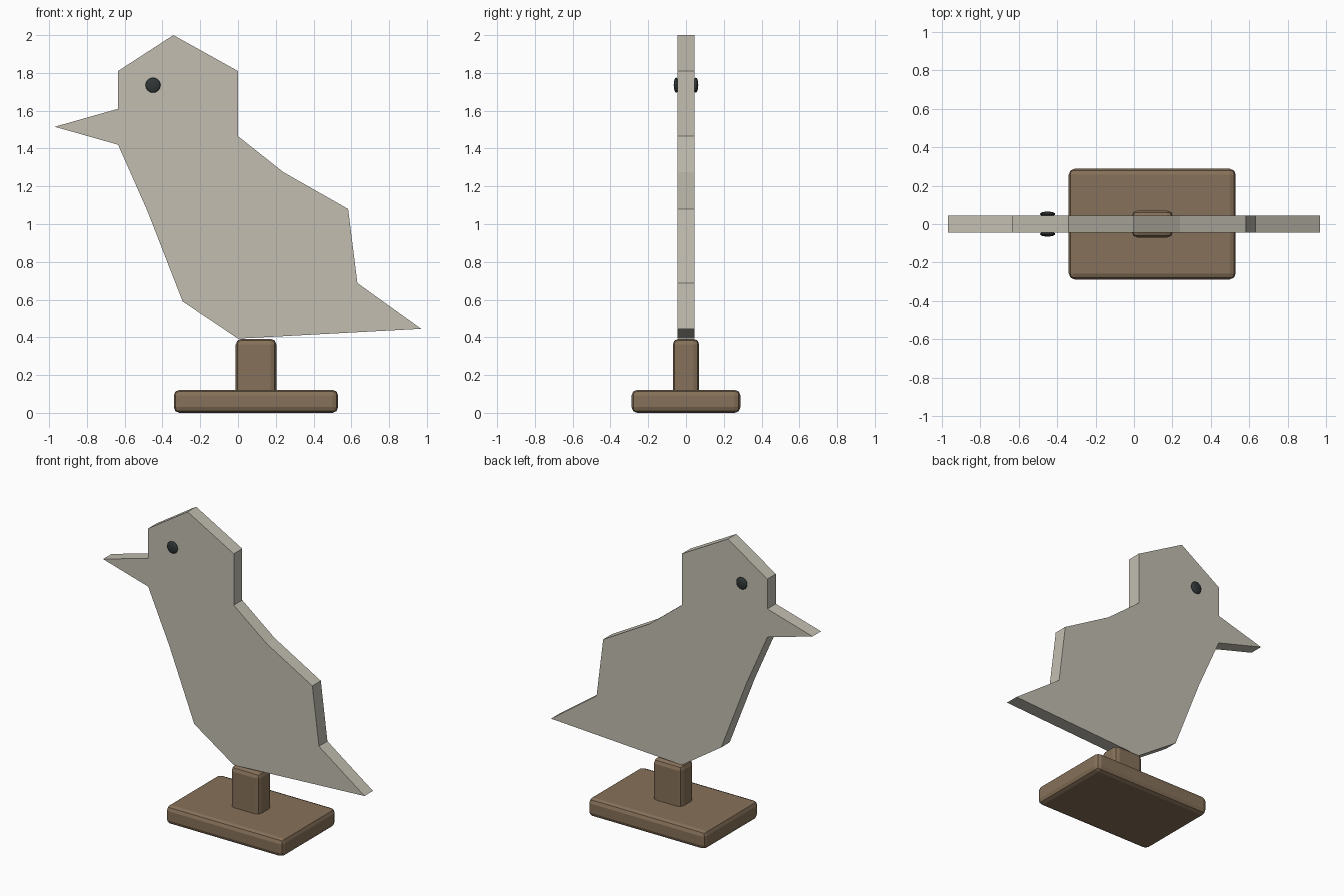
import bpy, bmesh

if "Cube" in bpy.data.objects:
    bpy.data.objects.remove(bpy.data.objects["Cube"])


def material(name, rgb):
    m = bpy.data.materials.new(name)
    m.diffuse_color = (*rgb, 1)
    m.use_nodes = True
    m.node_tree.nodes["Principled BSDF"].inputs["Base Color"].default_value = m.diffuse_color
    return m


plumage = material("plumage", (0.54, 0.515, 0.44))
wood = material("wood", (0.24, 0.165, 0.10))
dark = material("dark", (0.03, 0.037, 0.037))


def add_object(name, bm, mat):
    bmesh.ops.recalc_face_normals(bm, faces=bm.faces)
    mesh = bpy.data.meshes.new(name)
    bm.to_mesh(mesh)
    bm.free()
    mesh.materials.append(mat)
    obj = bpy.data.objects.new(name, mesh)
    bpy.context.collection.objects.link(obj)
    return obj


def plate(name, outline, thickness, mat):
    bm = bmesh.new()
    face = bm.faces.new([bm.verts.new((x, -thickness / 2, z)) for x, z in outline])
    new = bmesh.ops.extrude_face_region(bm, geom=[face])["geom"]
    verts = [v for v in new if isinstance(v, bmesh.types.BMVert)]
    bmesh.ops.translate(bm, verts=verts, vec=(0, thickness, 0))
    return add_object(name, bm, mat)


def block(name, x0, x1, half_y, z0, z1, bevel, mat):
    bm = bmesh.new()
    bmesh.ops.create_cube(bm, size=1)
    bmesh.ops.scale(bm, verts=bm.verts, vec=(x1 - x0, 2 * half_y, z1 - z0))
    bmesh.ops.translate(bm, verts=bm.verts, vec=((x0 + x1) / 2, 0, (z0 + z1) / 2))
    obj = add_object(name, bm, mat)
    mod = obj.modifiers.new("rounded_edges", 'BEVEL')
    mod.width = bevel
    mod.segments = 2
    return obj


# Flat bird cut-out, clockwise from the beak tip
plate("bird_body", [
    (-0.97, 1.515), (-0.635, 1.61), (-0.635, 1.81), (-0.342, 2.0),
    (0.0, 1.81), (0.0, 1.465), (0.24, 1.275), (0.583, 1.08),
    (0.632, 0.688), (0.97, 0.445), (0.0, 0.393), (-0.293, 0.59),
    (-0.48, 1.07), (-0.635, 1.42)], 0.09, plumage)

# Wooden stand
block("base", -0.34, 0.53, 0.288, 0.0, 0.122, 0.03, wood)
block("post", -0.012, 0.203, 0.07, 0.08, 0.392, 0.03, wood)

# Flattened eyes on both faces
for side, name in ((-1, "eye_front"), (1, "eye_back")):
    bpy.ops.mesh.primitive_uv_sphere_add(segments=16, ring_count=8, radius=1,
                                         location=(-0.45, side * 0.052, 1.735))
    eye = bpy.context.object
    eye.name = name
    eye.scale = (0.04, 0.013, 0.04)
    eye.data.materials.append(dark)
    bpy.ops.object.shade_smooth()
